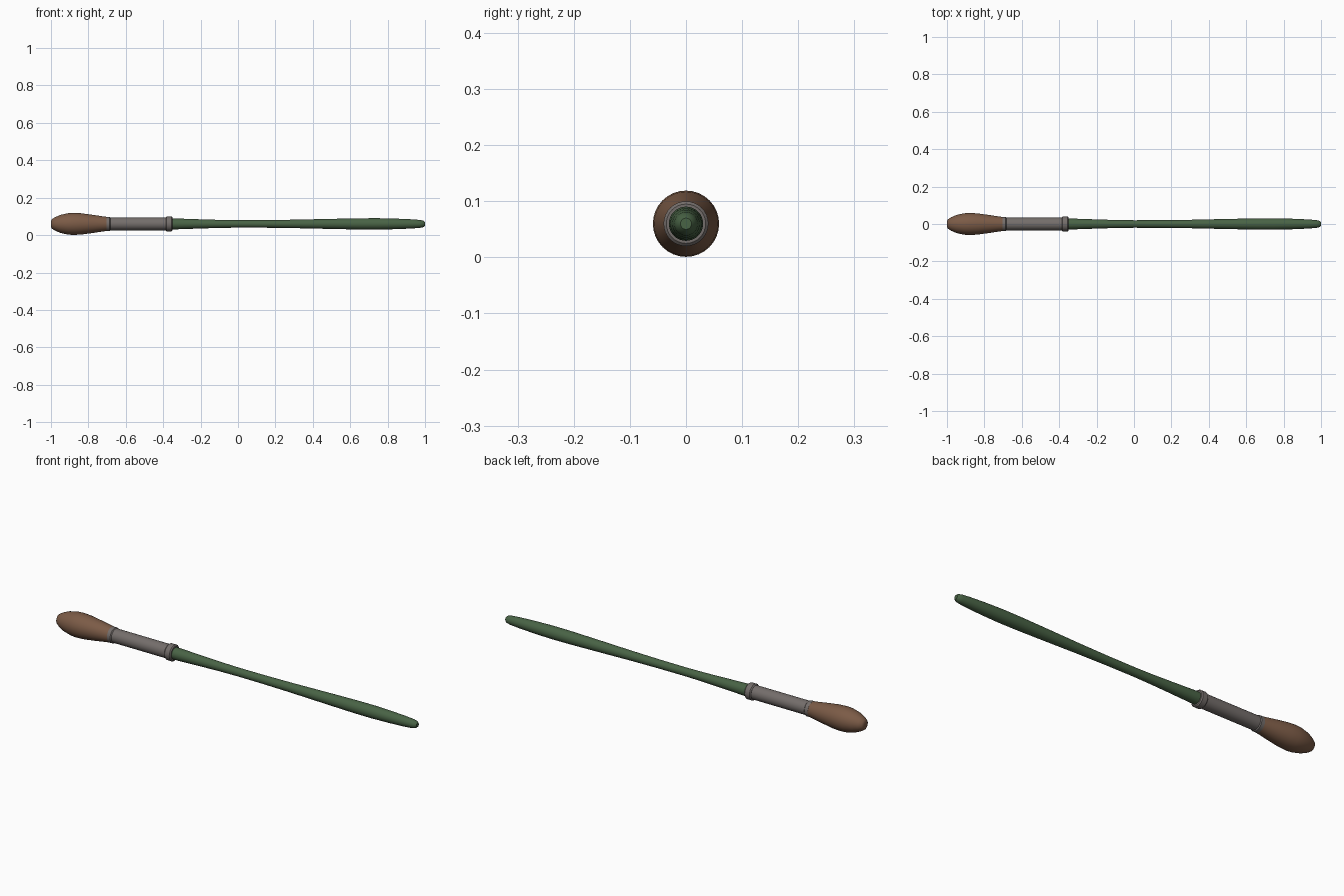
import bpy, bmesh, math

if "Cube" in bpy.data.objects:
    bpy.data.objects.remove(bpy.data.objects["Cube"])

AXIS_Z = 0.06
SIDES = 32


def material(name, rgb):
    m = bpy.data.materials.new(name)
    m.diffuse_color = (*rgb, 1.0)
    m.use_nodes = True
    m.node_tree.nodes["Principled BSDF"].inputs["Base Color"].default_value = m.diffuse_color
    return m


BROWN = material("bristle brown", (0.20, 0.105, 0.062))
GREY = material("ferrule grey", (0.175, 0.155, 0.147))
GREEN = material("handle green", (0.066, 0.125, 0.06))


def lathe(name, profile, mat, angle=40):
    """Revolve (x, radius) points around the brush axis, with capped ends."""
    bm = bmesh.new()
    rings = []
    for x, r in profile:
        rings.append([bm.verts.new((x, r * math.cos(2 * math.pi * i / SIDES),
                                    AXIS_Z + r * math.sin(2 * math.pi * i / SIDES)))
                      for i in range(SIDES)])
    for a, b in zip(rings, rings[1:]):
        for i in range(SIDES):
            j = (i + 1) % SIDES
            bm.faces.new((a[i], a[j], b[j], b[i]))
    bm.faces.new(rings[0])
    bm.faces.new(rings[-1])
    bmesh.ops.recalc_face_normals(bm, faces=bm.faces)
    mesh = bpy.data.meshes.new(name)
    bm.to_mesh(mesh)
    bm.free()
    mesh.materials.append(mat)
    ob = bpy.data.objects.new(name, mesh)
    bpy.context.collection.objects.link(ob)
    bpy.ops.object.select_all(action='DESELECT')
    ob.select_set(True)
    bpy.context.view_layer.objects.active = ob
    bpy.ops.object.shade_smooth_by_angle(angle=math.radians(angle))
    return ob


# Bristle head, blunt at the tip and swelling before the ferrule
lathe("bristles", [(-1.0, 0.015), (-0.995, 0.025), (-0.98, 0.035), (-0.95, 0.048),
                   (-0.91, 0.057), (-0.88, 0.059), (-0.84, 0.057), (-0.78, 0.049),
                   (-0.72, 0.040), (-0.69, 0.036)], BROWN)

# Metal ferrule tube
lathe("ferrule", [(-0.71, 0.034), (-0.35, 0.034)], GREY)


# Rolled rings at both ends of the ferrule
def ring(name, x, half, r):
    b = 0.005
    lathe(name, [(x - half, r - b), (x - half + b, r), (x + half - b, r),
                 (x + half, r - b)], GREY, 30)


ring("bristle_ring", -0.695, 0.014, 0.038)
ring("handle_ring", -0.368, 0.018, 0.040)

# Slender handle: narrow waist, thicker towards a rounded end
lathe("handle", [(-0.37, 0.029), (-0.33, 0.029), (-0.2, 0.0245), (-0.1, 0.0215),
                 (0.0, 0.020), (0.15, 0.0205), (0.3, 0.0225), (0.5, 0.027),
                 (0.65, 0.030), (0.75, 0.0305), (0.85, 0.028), (0.93, 0.0245),
                 (0.975, 0.021), (0.992, 0.017), (1.0, 0.010)], GREEN)
